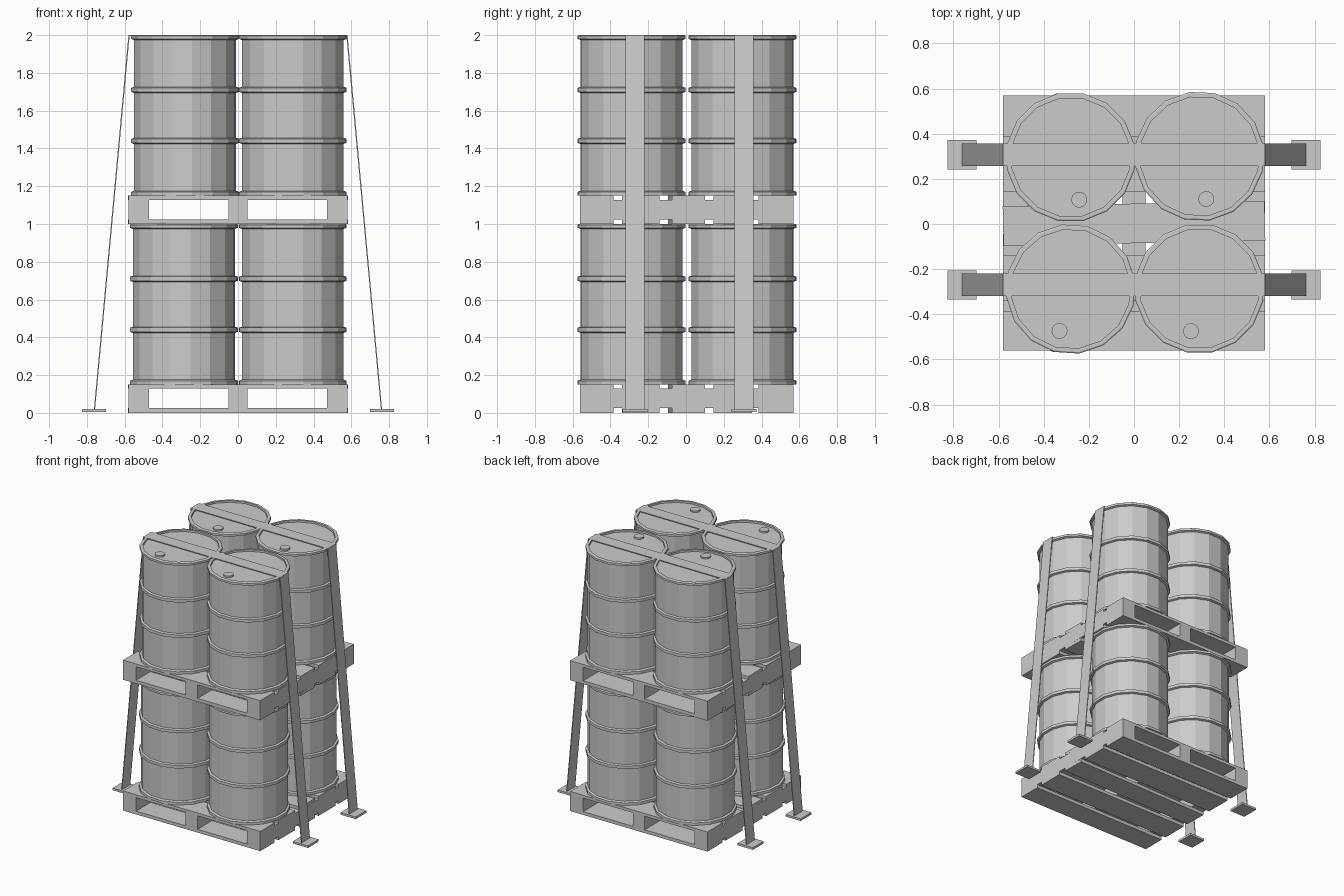
import bpy, bmesh, math
from mathutils import Matrix

if "Cube" in bpy.data.objects:
    bpy.data.objects.remove(bpy.data.objects["Cube"], do_unlink=True)

grey = bpy.data.materials.new("plain_grey")
grey.use_nodes = True
COLOUR = (0.6, 0.6, 0.6, 1)
grey.diffuse_color = COLOUR
grey.node_tree.nodes["Principled BSDF"].inputs["Base Color"].default_value = COLOUR


def finish(name, bm, location=(0, 0, 0), turn=0):
    bmesh.ops.recalc_face_normals(bm, faces=bm.faces)
    mesh = bpy.data.meshes.new(name)
    bm.to_mesh(mesh)
    bm.free()
    mesh.materials.append(grey)
    obj = bpy.data.objects.new(name, mesh)
    obj.location = location
    obj.rotation_euler.z = turn
    bpy.context.collection.objects.link(obj)
    return obj


def box(name, x, y, z, turn=0):
    """Box from (low, high) ranges on each axis."""
    bm = bmesh.new()
    bmesh.ops.create_cube(bm, size=1)
    bmesh.ops.scale(bm, vec=[hi - lo for lo, hi in (x, y, z)], verts=bm.verts)
    return finish(name, bm, [(lo + hi) / 2 for lo, hi in (x, y, z)], turn)


SIDES = 16
BODY, RING, LIP = 0.273, 0.288, 0.265
HEIGHT, LID = 0.85, 0.836


def drum_profile():
    """Radius and height pairs: base rim, two rolling hoops, top rim, lid."""
    points = [(RING, 0), (RING, 0.02), (BODY, 0.026)]
    for z in (0.29, 0.56):
        points += [(BODY, z - 0.016), (RING, z - 0.011),
                   (RING, z + 0.011), (BODY, z + 0.016)]
    return points + [(BODY, HEIGHT - 0.026), (RING, HEIGHT - 0.02),
                     (RING, HEIGHT - 0.004), (RING - 0.006, HEIGHT),
                     (LIP, HEIGHT), (LIP, LID)]


def drum(name, x, y, z, turn):
    bm = bmesh.new()
    rings = []
    for r, h in drum_profile():
        angles = [math.tau * i / SIDES for i in range(SIDES)]
        rings.append([bm.verts.new((r * math.cos(a), r * math.sin(a), h)) for a in angles])
    for low, high in zip(rings, rings[1:]):
        for i in range(SIDES):
            j = (i + 1) % SIDES
            bm.faces.new((low[i], low[j], high[j], high[i]))
    bm.faces.new(rings[0])
    bm.faces.new(rings[-1])
    # Filler cap on the lid
    bmesh.ops.create_cone(bm, cap_ends=True, segments=16, radius1=0.035, radius2=0.035,
                          depth=0.012, matrix=Matrix.Translation((0, -0.192, LID + 0.006)))
    finish(name, bm, (x, y, z), math.radians(turn))


# Pallet boards front to back: y range and slight skew
BOARDS = [(-0.56, -0.385, 0), (-0.34, -0.14, 0), (-0.085, 0.09, 0.02),
          (0.145, 0.35, 0), (0.385, 0.57, 0)]
STRINGERS = {"right": (-0.58, -0.47), "middle": (-0.05, 0.05), "left": (0.47, 0.58)}


def pallet(level, z):
    for side, span in STRINGERS.items():
        box(f"{level}_pallet_{side}_stringer", span, (-0.56, 0.57), (z + 0.025, z + 0.128))
    for n, (front, back, skew) in enumerate(BOARDS, 1):
        for part, low, high in (("bottom", 0, 0.025), ("top", 0.128, 0.15)):
            box(f"{level}_pallet_{part}_board_{n}", (-0.58, 0.58), (front, back),
                (z + low, z + high), skew)


# Two stacked pallets, each with four drums
DRUMS = [("front_right", -0.28, -0.288, -15), ("front_left", 0.29, -0.286, -11.25),
         ("back_right", -0.28, 0.296, 11.25), ("back_left", 0.29, 0.3, 9)]
for level, z, shift in (("lower", 0, -0.006), ("upper", 1, 0)):
    pallet(level, z)
    for place, x, y, turn in DRUMS:
        drum(f"{level}_{place}_drum", x + (shift if x < 0 else 0), y, z + 0.15, turn)


def strap(name, y):
    """Thin band running from pad to pad over the drum tops."""
    half, thick = 0.05, 0.006
    outer = [(-0.763, 0.015), (-0.58, 2), (0.58, 2), (0.763, 0.015)]
    inner = [(-0.763 + thick, 0.015), (-0.58 + thick, 2 - thick),
             (0.58 - thick, 2 - thick), (0.763 - thick, 0.015)]
    bm = bmesh.new()
    outline = [bm.verts.new((x, y - half, z)) for x, z in outer + inner[::-1]]
    face = bm.faces.new(outline)
    extruded = bmesh.ops.extrude_face_region(bm, geom=[face])["geom"]
    moved = [v for v in extruded if isinstance(v, bmesh.types.BMVert)]
    bmesh.ops.translate(bm, vec=(0, 2 * half, 0), verts=moved)
    finish(name, bm)


# Straps and their ground pads
for place, y in (("front", -0.27), ("back", 0.307)):
    strap(f"{place}_strap", y)
    for side, sign in (("right", -1), ("left", 1)):
        mid = sign * 0.762
        box(f"{place}_{side}_pad", (mid - 0.064, mid + 0.064),
            (y - 0.065, y + 0.065), (0.004, 0.02))
